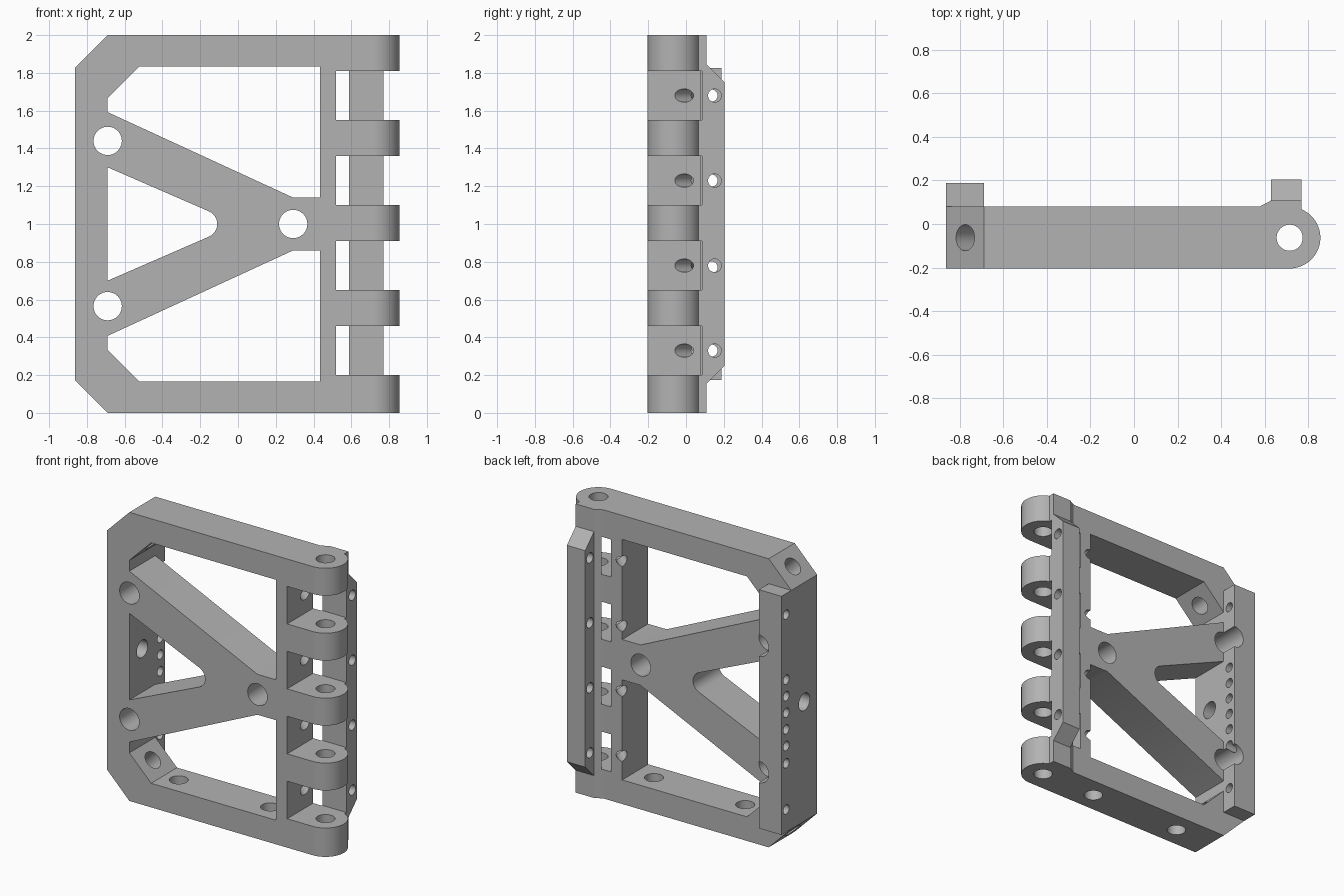
import bpy, bmesh, math
from mathutils import Vector

cube = bpy.data.objects.get("Cube")
if cube:
    bpy.data.objects.remove(cube, do_unlink=True)

grey = bpy.data.materials.new("plain_grey")
grey.use_nodes = True
grey.diffuse_color = (0.45, 0.45, 0.45, 1)
grey.node_tree.nodes["Principled BSDF"].inputs["Base Color"].default_value = (0.45, 0.45, 0.45, 1)

FRONT, BACK, AXIS_Y = -0.204, 0.08, -0.063
LEFT_X, INNER_X, PIN_X = -0.863, -0.69, 0.715
HINGE_R, BORE_R, SCREW_R = 0.141, 0.06, 0.035


def finish(bm, name):
    bmesh.ops.recalc_face_normals(bm, faces=bm.faces)
    mesh = bpy.data.meshes.new(name)
    bm.to_mesh(mesh)
    bm.free()
    mesh.materials.append(grey)
    obj = bpy.data.objects.new(name, mesh)
    bpy.context.collection.objects.link(obj)
    return obj


def prism(name, points, axis, lo, hi):
    """Extrude a flat outline along an axis from lo to hi."""
    place = {"x": lambda a, b: (lo, a, b),
             "y": lambda a, b: (a, lo, b),
             "z": lambda a, b: (a, b, lo)}[axis]
    bm = bmesh.new()
    face = bm.faces.new([bm.verts.new(place(a, b)) for a, b in points])
    out = bmesh.ops.extrude_face_region(bm, geom=[face])
    step = Vector([hi - lo if axis == k else 0 for k in "xyz"])
    bmesh.ops.translate(bm, vec=step, verts=[v for v in out["geom"] if isinstance(v, bmesh.types.BMVert)])
    return finish(bm, name)


def box(name, x, y, z):
    return prism(name, [(x[0], y[0]), (x[1], y[0]), (x[1], y[1]), (x[0], y[1])], "z", *z)


def rod(centre, direction, radius, length):
    bm = bmesh.new()
    bmesh.ops.create_cone(bm, cap_ends=True, segments=40, radius1=radius, radius2=radius, depth=length)
    bm.transform(Vector(direction).to_track_quat("Z", "Y").to_matrix().to_4x4())
    bmesh.ops.translate(bm, vec=centre, verts=bm.verts)
    return finish(bm, "drill")


def combine(target, tool, operation="DIFFERENCE"):
    mod = target.modifiers.new("combine", "BOOLEAN")
    mod.operation, mod.solver, mod.object = operation, "EXACT", tool
    bpy.context.view_layer.objects.active = target
    bpy.ops.object.modifier_apply(modifier=mod.name)
    bpy.data.objects.remove(tool, do_unlink=True)


def arc(cx, cy, r, start, end, n):
    angles = [math.radians(start + (end - start) * i / n) for i in range(n + 1)]
    return [(cx + r * math.cos(a), cy + r * math.sin(a)) for a in angles]


def flip(points):
    """Mirror a front outline top to bottom."""
    return [(x, 2 - z) for x, z in points]


# Main body, with the rounded hinge edge
plan = [(LEFT_X, FRONT)] + arc(PIN_X, AXIS_Y, HINGE_R, -90, 67, 28)
plan += [(0.77, 0.108), (0.63, 0.108), (0.577, BACK), (LEFT_X, BACK)]
frame = prism("hinged_frame", plan, "z", 0, 2)

# Cut corners and the two large windows
corner = [(LEFT_X - 0.1, 1.727), (INNER_X + 0.1, 2.1), (LEFT_X - 0.1, 2.1)]
window = [(INNER_X, 1.592), (INNER_X, 1.667), (-0.523, 1.833), (0.433, 1.833), (0.433, 1.14), (0.292, 1.14)]
for outline in (corner, window):
    for points in (outline, flip(outline)):
        combine(frame, prism("cutter", points, "y", -0.5, 0.5))

# Middle window with a rounded tip
tip = [(INNER_X, 0.7), (INNER_X, 1.3)] + arc(-0.183, 1, 0.073, 66.5, -66.5, 16)
combine(frame, prism("cutter", tip, "y", -0.5, 0.5))

# Slots between the hinge knuckles
row = [0.33 + 0.45 * i for i in range(4)]
for z in row:
    combine(frame, box("cutter", (0.52, 1), (-0.5, 0.086), (z - 0.13, z + 0.13)))

# Rear rails
rail = box("rear_rail", (LEFT_X, INNER_X), (0.05, 0.188), (0.173, 1.827))
combine(frame, rail, "UNION")
side = [(0.1, 0.147), (0.204, 0.25), (0.204, 1.75), (0.1, 1.853)]
combine(frame, prism("hinge_rail", side, "x", 0.63, 0.77), "UNION")

# Hinge pin bore and bores through the bottom bar
drills = [rod((PIN_X, AXIS_Y, 1), (0, 0, 1), BORE_R, 2.4)]
drills += [rod((x, AXIS_Y, 0.08), (0, 0, 1), BORE_R, 0.3) for x in (-0.41, 0.29)]
# Front to back bores
drills += [rod((x, 0, z), (0, 1, 0), 0.075, 1) for x, z in ((INNER_X, 1.44), (INNER_X, 0.565), (0.292, 1))]
# Corner bores and side bore
drills += [rod((INNER_X, AXIS_Y, 1 + s * 0.83), (-1, 0, s), BORE_R, 0.5) for s in (-1, 1)]
drills.append(rod((-0.77, AXIS_Y, 1), (1, 0, 0), BORE_R, 0.3))
# Screw holes along both rails and the slanted holes in the web
for z in row:
    drills.append(rod((0.7, 0.152, z), (1, 0, 0), SCREW_R, 0.3))
    drills.append(rod((0.475, 0.035, z), (1, -1, 0), SCREW_R, 0.3))
for z in (0.33, 0.65, 0.77, 0.885, 1, 1.115, 1.23, 1.68):
    drills.append(rod((-0.77, 0.135, z), (1, 0, 0), 0.032, 0.3))
for drill in drills:
    combine(frame, drill)

# Smooth the curved walls, keep the edges sharp
bpy.ops.object.select_all(action="DESELECT")
frame.select_set(True)
bpy.context.view_layer.objects.active = frame
bpy.ops.object.shade_smooth_by_angle(angle=math.radians(25))
